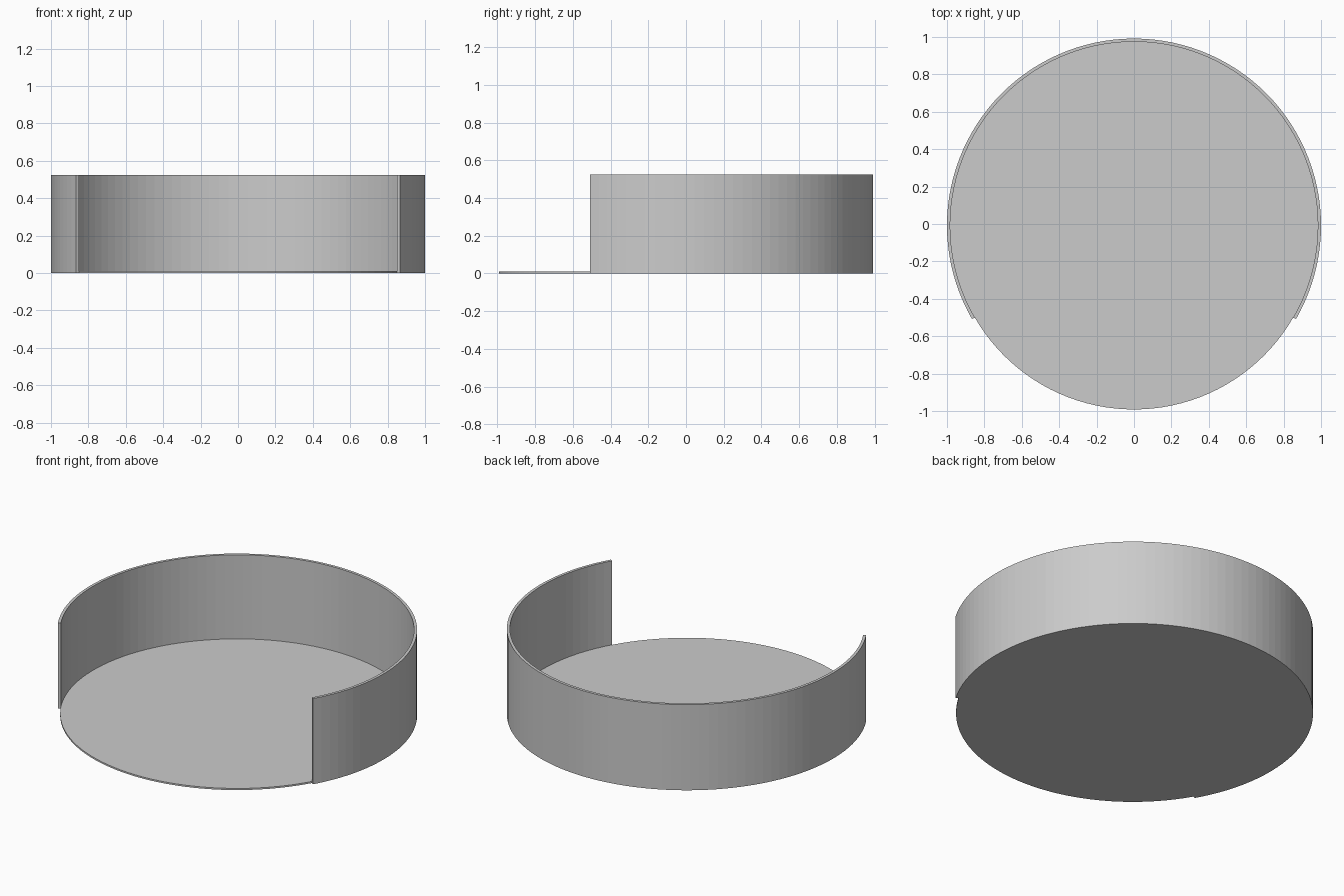
import bpy, bmesh, math

if "Cube" in bpy.data.objects:
    bpy.data.objects.remove(bpy.data.objects["Cube"])

R_OUT, R_IN = 1.0, 0.983      # wall radii; the base disc fills the inner radius
HEIGHT, BASE = 0.525, 0.01    # wall height, base thickness
Y_OFF = -(R_OUT - R_IN) / 2   # centres the whole model front to back

grey = bpy.data.materials.new("light grey")
grey.diffuse_color = (0.6, 0.6, 0.6, 1)
grey.use_nodes = True
grey.node_tree.nodes["Principled BSDF"].inputs["Base Color"].default_value = grey.diffuse_color


def prism(name, outline, height):
    """Extrude a flat outline upwards from z = 0."""
    bm = bmesh.new()
    face = bm.faces.new([bm.verts.new((x, y + Y_OFF, 0)) for x, y in outline])
    top = bmesh.ops.extrude_face_region(bm, geom=[face])["geom"]
    bmesh.ops.translate(bm, vec=(0, 0, height),
                        verts=[v for v in top if isinstance(v, bmesh.types.BMVert)])
    bmesh.ops.recalc_face_normals(bm, faces=bm.faces)
    mesh = bpy.data.meshes.new(name)
    bm.to_mesh(mesh)
    bm.free()
    mesh.materials.append(grey)
    obj = bpy.data.objects.new(name, mesh)
    bpy.context.collection.objects.link(obj)
    return obj


def arc(radius, start, end, steps):
    angles = [math.radians(start + (end - start) * i / steps) for i in range(steps + 1)]
    return [(radius * math.cos(a), radius * math.sin(a)) for a in angles]


# Round base plate
prism("base_disc", arc(R_IN, 0, 360, 120)[:-1], BASE)

# Curved wall, open 120 degrees at the front
bm = bmesh.new()
rings = []
for outer, inner in zip(arc(R_OUT, -30, 210, 80), arc(R_IN, -30, 210, 80)):
    rings.append([bm.verts.new((p[0], p[1] + Y_OFF, z))
                  for p, z in ((inner, 0), (outer, 0), (outer, HEIGHT), (inner, HEIGHT))])
for a, b in zip(rings, rings[1:]):
    for i in range(4):
        j = (i + 1) % 4
        bm.faces.new((a[i], a[j], b[j], b[i]))
bm.faces.new(rings[0])
bm.faces.new(rings[-1])
bmesh.ops.recalc_face_normals(bm, faces=bm.faces)
mesh = bpy.data.meshes.new("curved_wall")
bm.to_mesh(mesh)
bm.free()
mesh.materials.append(grey)
wall = bpy.data.objects.new("curved_wall", mesh)
bpy.context.collection.objects.link(wall)
